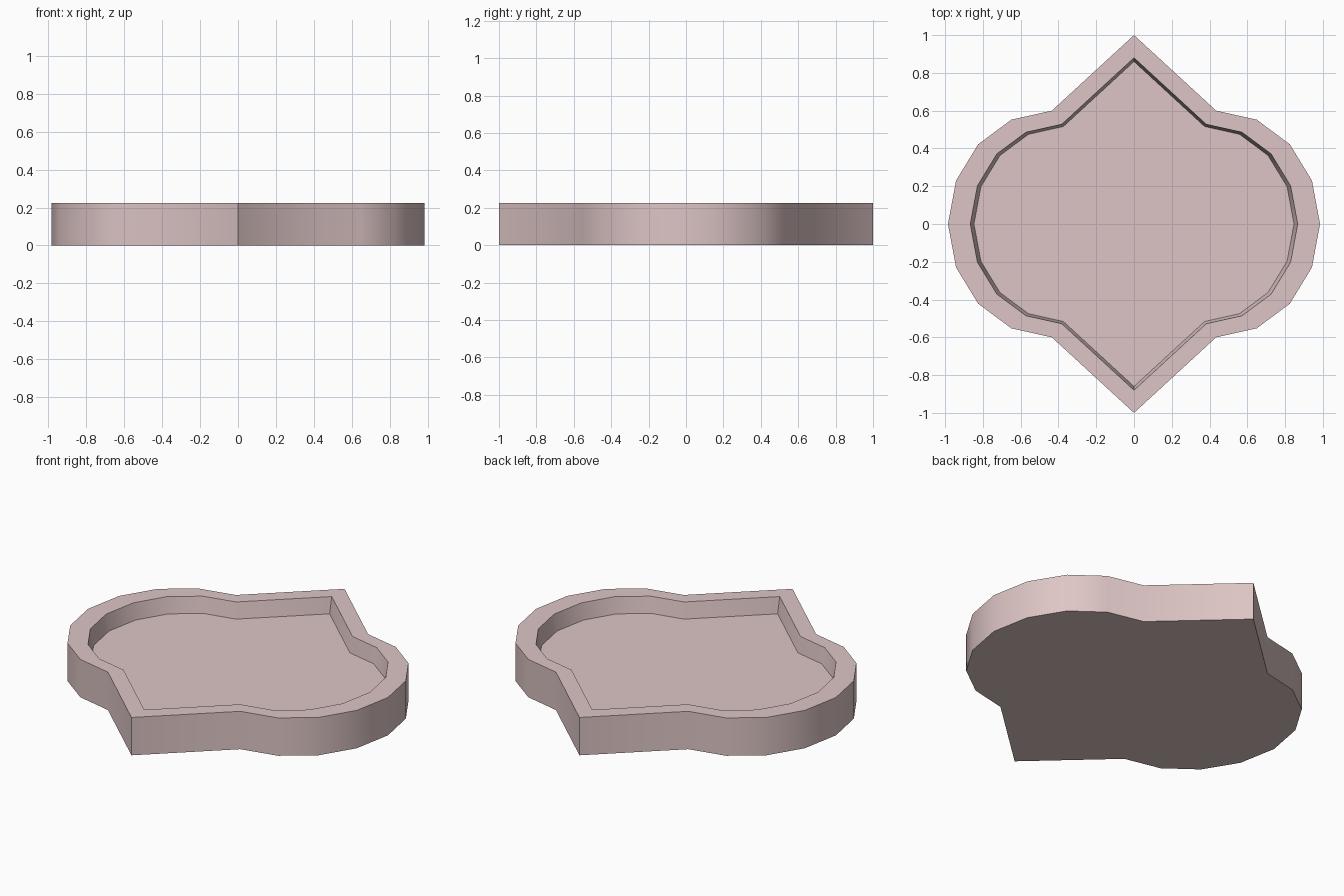
import bpy, bmesh, math

if "Cube" in bpy.data.objects:
    bpy.data.objects.remove(bpy.data.objects["Cube"], do_unlink=True)

HEIGHT = 0.225
FLOOR = 0.13

# Single dusty pink material
pink = bpy.data.materials.new("dusty_pink")
pink.use_nodes = True
colour = (0.73, 0.56, 0.56, 1)
pink.diffuse_color = colour
pink.node_tree.nodes["Principled BSDF"].inputs["Base Color"].default_value = colour

# Quarter of the outline, mirrored into a closed loop
quarter = [(0.985, 0), (0.942, 0.23), (0.825, 0.422), (0.65, 0.552), (0.435, 0.6), (0, 1)]
half = quarter + [(-x, y) for x, y in quarter[-2::-1]]
outline = half + [(-x, -y) for x, y in half[1:-1]]

bm = bmesh.new()


def ring(scale, z):
    return [bm.verts.new((x * scale, y * scale, z)) for x, y in outline]


# Outer wall, flat rim, sloping inner wall, recessed floor
rings = [ring(1, 0), ring(1, HEIGHT), ring(0.88, HEIGHT), ring(0.86, FLOOR)]
n = len(outline)
for low, high in zip(rings, rings[1:]):
    for i in range(n):
        j = (i + 1) % n
        bm.faces.new((low[i], low[j], high[j], high[i]))
bm.faces.new(rings[0][::-1])
bm.faces.new(rings[-1])
bmesh.ops.recalc_face_normals(bm, faces=bm.faces)

mesh = bpy.data.meshes.new("tray")
bm.to_mesh(mesh)
bm.free()
mesh.materials.append(pink)
tray = bpy.data.objects.new("tray", mesh)
bpy.context.collection.objects.link(tray)

# Smooth walls with crisp rim and points
bpy.ops.object.select_all(action="DESELECT")
tray.select_set(True)
bpy.context.view_layer.objects.active = tray
bpy.ops.object.shade_smooth_by_angle(angle=math.radians(40))
